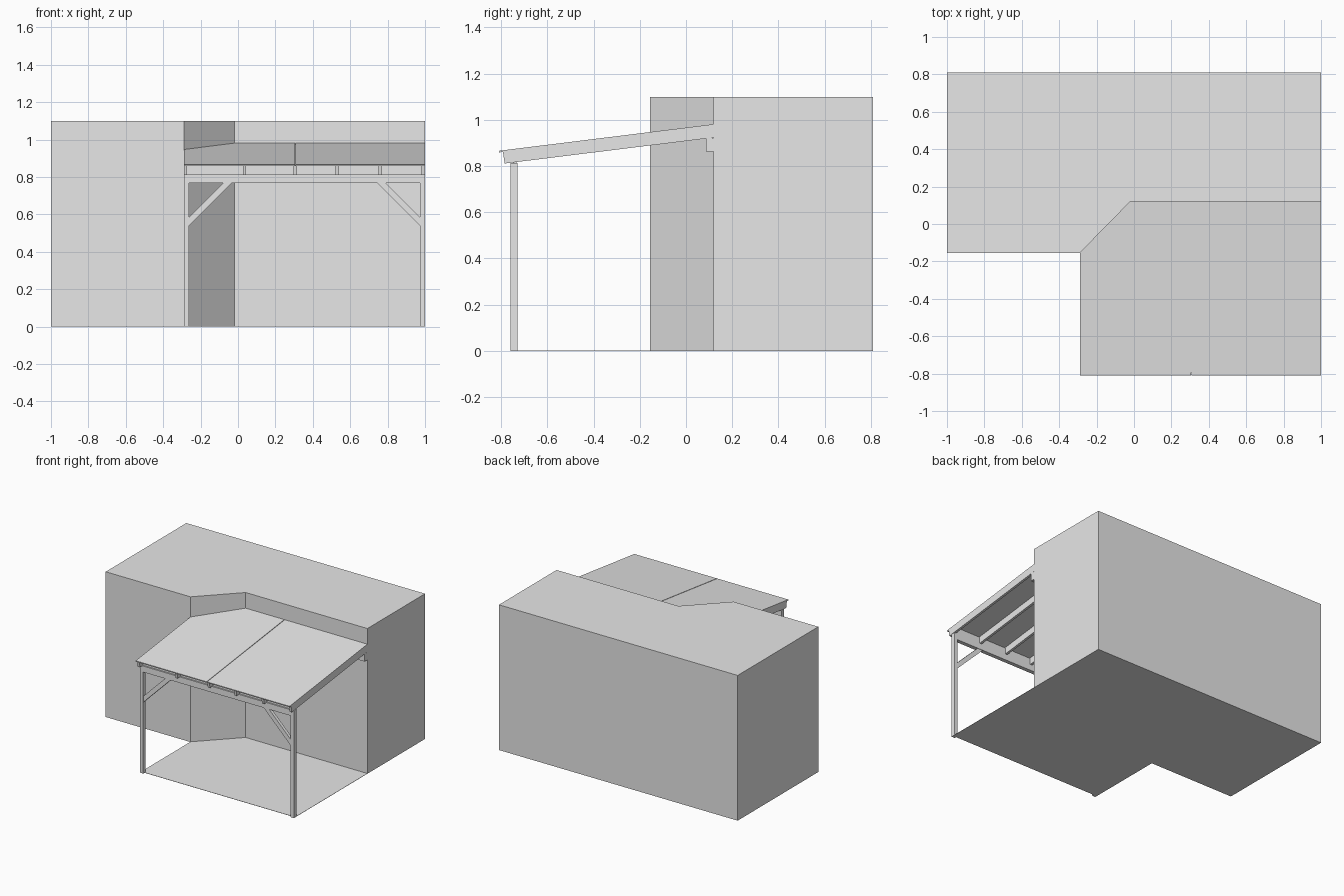
import bpy
import bmesh
from mathutils import Vector

cube = bpy.data.objects.get("Cube")
if cube:
    bpy.data.objects.remove(cube, do_unlink=True)

grey = bpy.data.materials.new("plain_grey")
grey.use_nodes = True
grey.diffuse_color = (0.8, 0.8, 0.8, 1)
grey.node_tree.nodes["Principled BSDF"].inputs["Base Color"].default_value = (0.8, 0.8, 0.8, 1)

SLOPE = 0.124
LEFT, RIGHT = -0.29, 1.0
FRONT, WALL = -0.81, 0.12


def roof_z(y):
    """Height of the roof's top surface at depth y."""
    return 0.866 + SLOPE * (y - FRONT)


def prism(name, profile, axis, low, high, pitched=False):
    """Extrude a 2D profile along an axis, optionally sheared to the roof pitch."""
    place = {
        "x": lambda a, b, c: (c, a, b),
        "y": lambda a, b, c: (a, c, b),
        "z": lambda a, b, c: (a, b, c),
    }[axis]
    bm = bmesh.new()
    face = bm.faces.new([bm.verts.new(place(a, b, low)) for a, b in profile])
    made = bmesh.ops.extrude_face_region(bm, geom=[face])["geom"]
    shift = Vector(place(0, 0, high - low))
    bmesh.ops.translate(bm, vec=shift, verts=[g for g in made if isinstance(g, bmesh.types.BMVert)])
    if pitched:
        for v in bm.verts:
            v.co.z += roof_z(v.co.y)
    bmesh.ops.recalc_face_normals(bm, faces=bm.faces)
    mesh = bpy.data.meshes.new(name)
    bm.to_mesh(mesh)
    bm.free()
    mesh.materials.append(grey)
    obj = bpy.data.objects.new(name, mesh)
    bpy.context.collection.objects.link(obj)
    return obj


def box(name, x0, x1, y0, y1, z0, z1):
    return prism(name, [(x0, y0), (x1, y0), (x1, y1), (x0, y1)], "z", z0, z1)


# House block with the chamfered inner corner
corner_a, corner_b = (LEFT, -0.155), (-0.02, WALL)
prism("house", [(-1, -0.155), corner_a, corner_b, (1, WALL), (1, 0.81), (-1, 0.81)], "z", 0, 1.1)

# Patio floor under the canopy
prism("patio_floor", [(LEFT, -0.745), (RIGHT, -0.745), (RIGHT, WALL), corner_b, corner_a],
      "z", 0, 0.002)

# Two pitched roof sheets with a narrow seam between them
seam = 0.306
prism("roof_sheet_right", [(LEFT, FRONT), (seam - 0.002, FRONT), (seam - 0.002, WALL), corner_b, corner_a],
      "z", -0.007, 0, True)
prism("roof_sheet_left", [(seam + 0.002, FRONT), (RIGHT, FRONT), (RIGHT, WALL), (seam + 0.002, WALL)],
      "z", -0.007, 0, True)

# Rafters, the outermost one stopping at the house corner
rafter_x = [-0.281, 0.035, seam, 0.53, 0.76, 0.991]
for i, x in enumerate(rafter_x):
    back = -0.146 if i == 0 else WALL
    side = [(-0.793, -0.007), (-0.785, -0.058), (back, -0.058), (back, -0.007)]
    prism(f"rafter_{i + 1}", [(y, roof_z(y) + d) for y, d in side], "x", x - 0.009, x + 0.009)

# Blocking between the rafters, above the front beam
for i, (a, b) in enumerate(zip(rafter_x, rafter_x[1:])):
    box(f"blocking_{i + 1}", a + 0.009, b - 0.009, -0.75, -0.735, 0.812, 0.864)

# Front beam and wall ledger
box("front_beam", LEFT, RIGHT, -0.76, -0.73, 0.768, 0.814)
prism("wall_ledger", [(-0.055, 0.087), (RIGHT, 0.087), (RIGHT, WALL), (-0.02, WALL)], "z", 0.862, 0.921)

# Posts and diagonal braces, mirrored about the canopy centre
for name, edge, d in (("right", LEFT, 1), ("left", RIGHT, -1)):
    inner = edge + d * 0.028
    box(f"{name}_post", min(edge, inner), max(edge, inner), -0.76, -0.73, 0, 0.768)
    brace = [(0, 0.54), (0.228, 0.768), (0.182, 0.768), (0, 0.586)]
    prism(f"{name}_brace", [(inner + d * x, z) for x, z in brace], "y", -0.757, -0.733)
